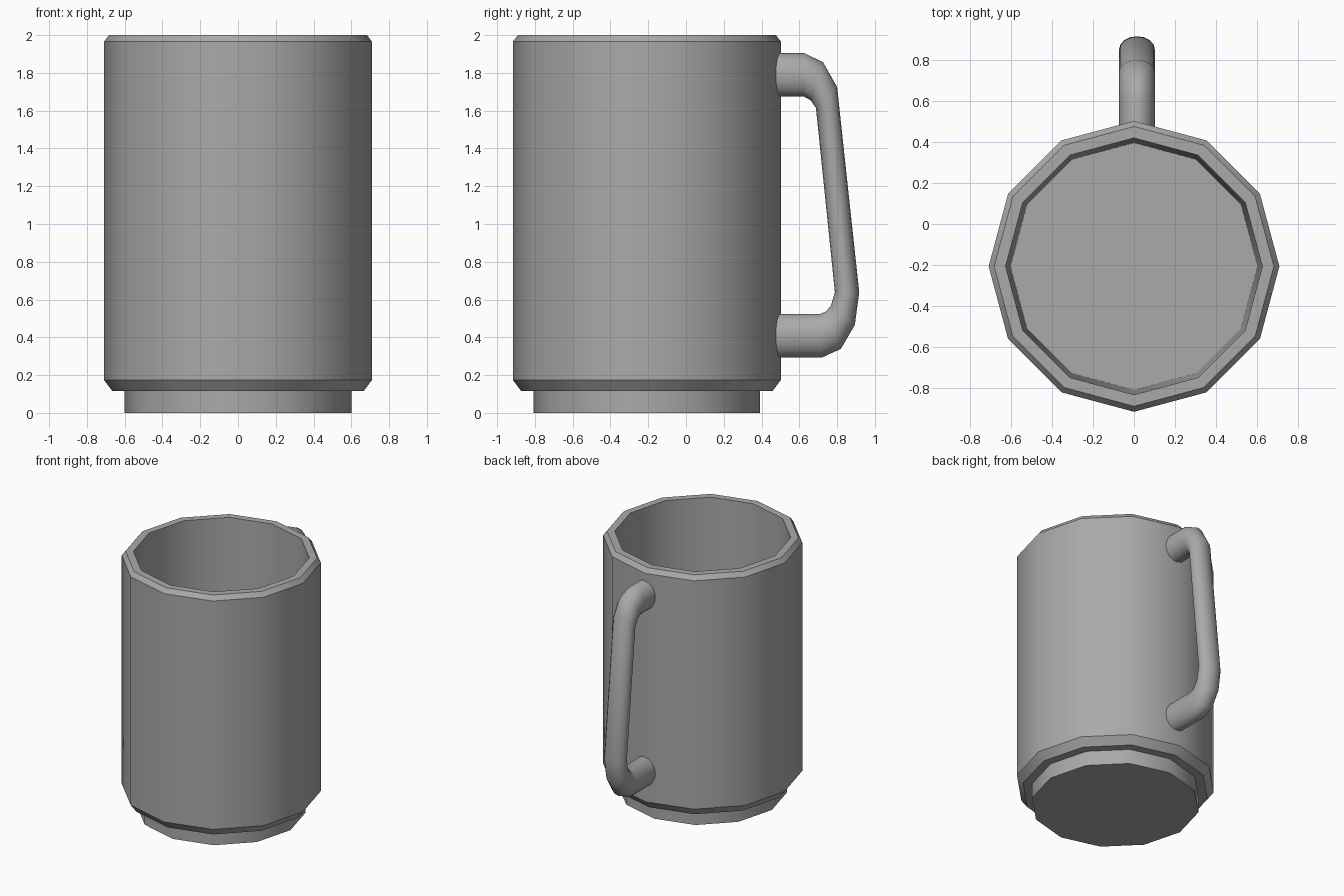
import bpy
import bmesh
from math import cos, sin, tau, radians
from mathutils import Vector

cube = bpy.data.objects.get("Cube")
if cube:
    bpy.data.objects.remove(cube, do_unlink=True)

grey = bpy.data.materials.new("plain grey")
grey.use_nodes = True
colour = (0.4, 0.4, 0.4, 1)
grey.diffuse_color = colour
grey.node_tree.nodes["Principled BSDF"].inputs["Base Color"].default_value = colour


def skin(name, rings, location=(0, 0, 0)):
    """Bridge equal-sided rings of points in order and cap both ends."""
    bm = bmesh.new()
    loops = [[bm.verts.new(p) for p in ring] for ring in rings]
    for low, high in zip(loops, loops[1:]):
        for i in range(len(low)):
            j = (i + 1) % len(low)
            bm.faces.new((low[i], low[j], high[j], high[i]))
    bm.faces.new(loops[0][::-1])
    bm.faces.new(loops[-1])
    bmesh.ops.recalc_face_normals(bm, faces=bm.faces)
    mesh = bpy.data.meshes.new(name)
    bm.to_mesh(mesh)
    bm.free()
    mesh.materials.append(grey)
    obj = bpy.data.objects.new(name, mesh)
    obj.location = location
    bpy.context.collection.objects.link(obj)
    bpy.ops.object.select_all(action="DESELECT")
    obj.select_set(True)
    bpy.context.view_layer.objects.active = obj
    bpy.ops.object.shade_smooth_by_angle(angle=radians(35))
    return obj


def level_ring(radius, z, sides=12):
    return [(radius * cos(tau * i / sides), radius * sin(tau * i / sides), z)
            for i in range(sides)]


# Cup: foot, bevelled outer wall, rim, tapered inner wall and floor
profile = [(0.60, 0), (0.60, 0.115), (0.665, 0.115), (0.71, 0.175),
           (0.71, 1.965), (0.683, 2.0), (0.627, 2.0), (0.603, 0.2)]
skin("mug_body", [level_ring(r, z) for r, z in profile], (0, -0.207, 0))

# Handle: oval sections, each spanning an outer and an inner (y, z) point
sections = [((0.44, 1.905), (0.44, 1.675)), ((0.624, 1.905), (0.624, 1.675)),
            ((0.725, 1.857), (0.66, 1.655)), ((0.80, 1.725), (0.688, 1.614)),
            ((0.917, 0.64), (0.788, 0.64)), ((0.894, 0.466), (0.767, 0.566)),
            ((0.82, 0.339), (0.737, 0.534)), ((0.72, 0.293), (0.71, 0.524)),
            ((0.44, 0.293), (0.44, 0.524))]


def oval_ring(outer, inner, half_width=0.0875, sides=16):
    a, b = Vector((0, *outer)), Vector((0, *inner))
    middle, reach = (a + b) / 2, (a - b) / 2
    across = Vector((half_width, 0, 0))
    return [middle + reach * cos(tau * i / sides) + across * sin(tau * i / sides)
            for i in range(sides)]


skin("handle", [oval_ring(*s) for s in sections], (0.0145, 0, 0))
